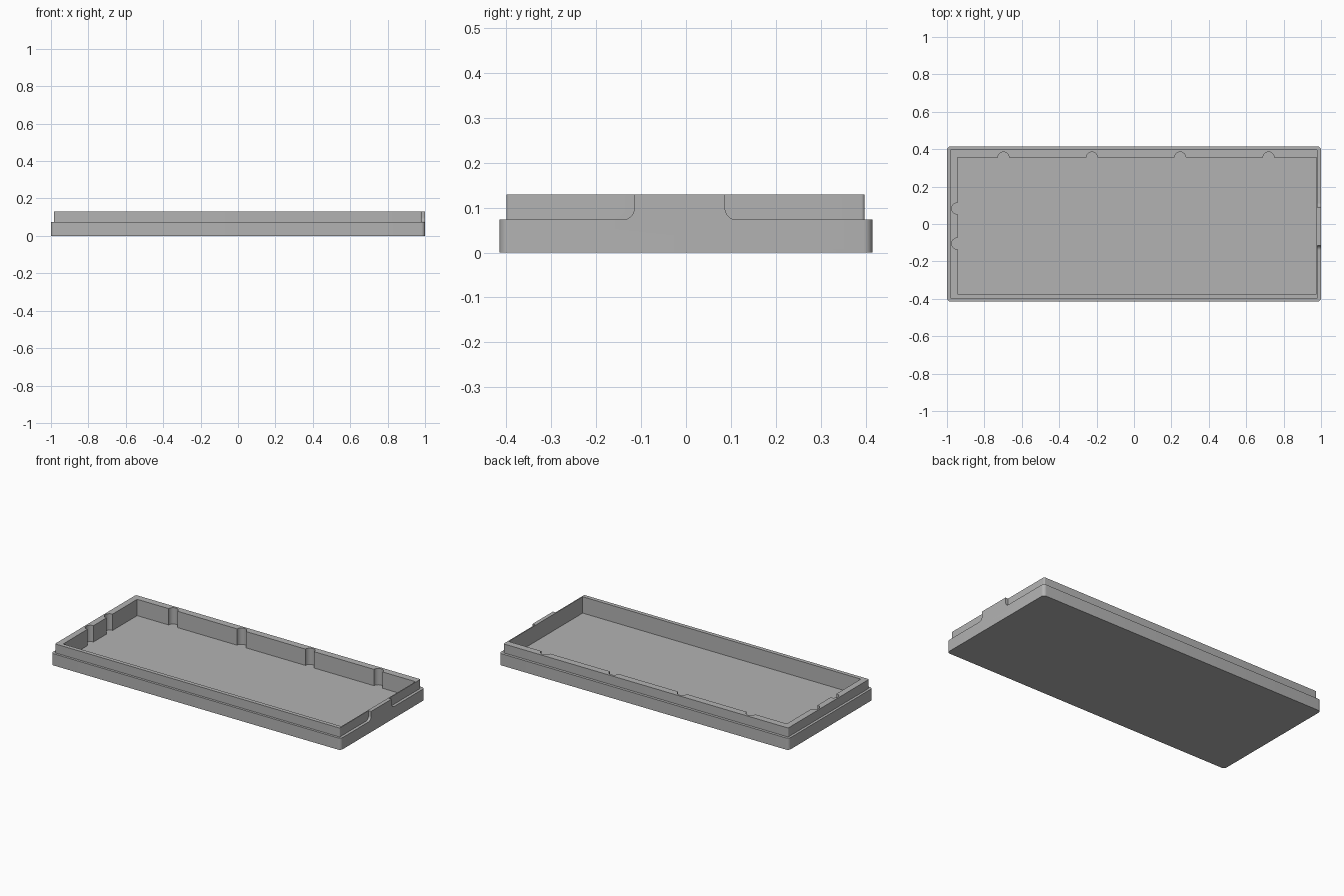
import bpy, bmesh
from math import cos, sin, pi, radians
from mathutils import Vector

cube = bpy.data.objects.get("Cube")
if cube:
    bpy.data.objects.remove(cube, do_unlink=True)

HEIGHT, STEP, FLOOR = 0.129, 0.073, 0.027

grey = bpy.data.materials.new("plain grey")
grey.use_nodes = True
colour = (0.45, 0.45, 0.45, 1)
grey.diffuse_color = colour
grey.node_tree.nodes["Principled BSDF"].inputs["Base Color"].default_value = colour


def arc(cx, cy, r, start, end, n=8):
    """Points along an arc, angles in degrees."""
    steps = [radians(start + (end - start) * i / n) for i in range(n + 1)]
    return [(cx + r * cos(a), cy + r * sin(a)) for a in steps]


def rounded_rect(x0, x1, y0, y1, r):
    return (arc(x1 - r, y1 - r, r, 0, 90) + arc(x0 + r, y1 - r, r, 90, 180)
            + arc(x0 + r, y0 + r, r, 180, 270) + arc(x1 - r, y0 + r, r, 270, 360))


def prism(name, outline, low, high, along_x=False):
    """Extrude an outline up z, or along x when the outline is in y and z."""
    bm = bmesh.new()
    place = (lambda a, b: (low, a, b)) if along_x else (lambda a, b: (a, b, low))
    face = bm.faces.new([bm.verts.new(place(*p)) for p in outline])
    out = bmesh.ops.extrude_face_region(bm, geom=[face])
    shift = Vector((high - low, 0, 0) if along_x else (0, 0, high - low))
    bmesh.ops.translate(bm, vec=shift,
                        verts=[v for v in out["geom"] if isinstance(v, bmesh.types.BMVert)])
    bmesh.ops.recalc_face_normals(bm, faces=bm.faces)
    mesh = bpy.data.meshes.new(name)
    bm.to_mesh(mesh)
    bm.free()
    mesh.materials.append(grey)
    obj = bpy.data.objects.new(name, mesh)
    bpy.context.collection.objects.link(obj)
    return obj


def combine(target, tool, operation):
    mod = target.modifiers.new(operation.title(), "BOOLEAN")
    mod.operation, mod.solver, mod.object = operation, "EXACT", tool
    bpy.ops.object.select_all(action="DESELECT")
    target.select_set(True)
    bpy.context.view_layer.objects.active = target
    bpy.ops.object.modifier_apply(modifier=mod.name)
    bpy.data.objects.remove(tool, do_unlink=True)


# Lower tray body and the stepped-in rim
tray = prism("tray", rounded_rect(-1, 1, -0.415, 0.415, 0.02), 0, STEP)
rim = prism("rim", rounded_rect(-0.984, 0.982, -0.4, 0.398, 0.008), 0.04, HEIGHT)
combine(tray, rim, "UNION")

# Flush tab on the left end, flared into the step by fillets
r = 0.026
left, right = -0.115, 0.087
tab_outline = ([(left - r, 0.05), (right + r, 0.05)]
               + arc(right + r, STEP + r, r, 270, 180) + [(right, HEIGHT), (left, HEIGHT)]
               + arc(left - r, STEP + r, r, 0, -90))
tab = prism("tab", tab_outline, 0.979, 1, along_x=True)
combine(tray, tab, "UNION")

# Cavity with half-round grooves in the back and right walls
x0, x1, y0, y1, groove = -0.945, 0.976, -0.375, 0.355, 0.03
outline = [(x0, y0), (x1, y0), (x1, y1)]
for x in (0.72, 0.247, -0.225, -0.698):
    outline += arc(x, y1, groove, 0, 180, 12)
outline.append((x0, y1))
for y in (0.083, -0.105):
    outline += arc(x0, y, groove, 90, 270, 12)
cavity = prism("cavity", outline, FLOOR, HEIGHT + 0.1)
combine(tray, cavity, "DIFFERENCE")

# Smooth only the rounded surfaces
bpy.ops.object.shade_smooth_by_angle(angle=radians(30))
